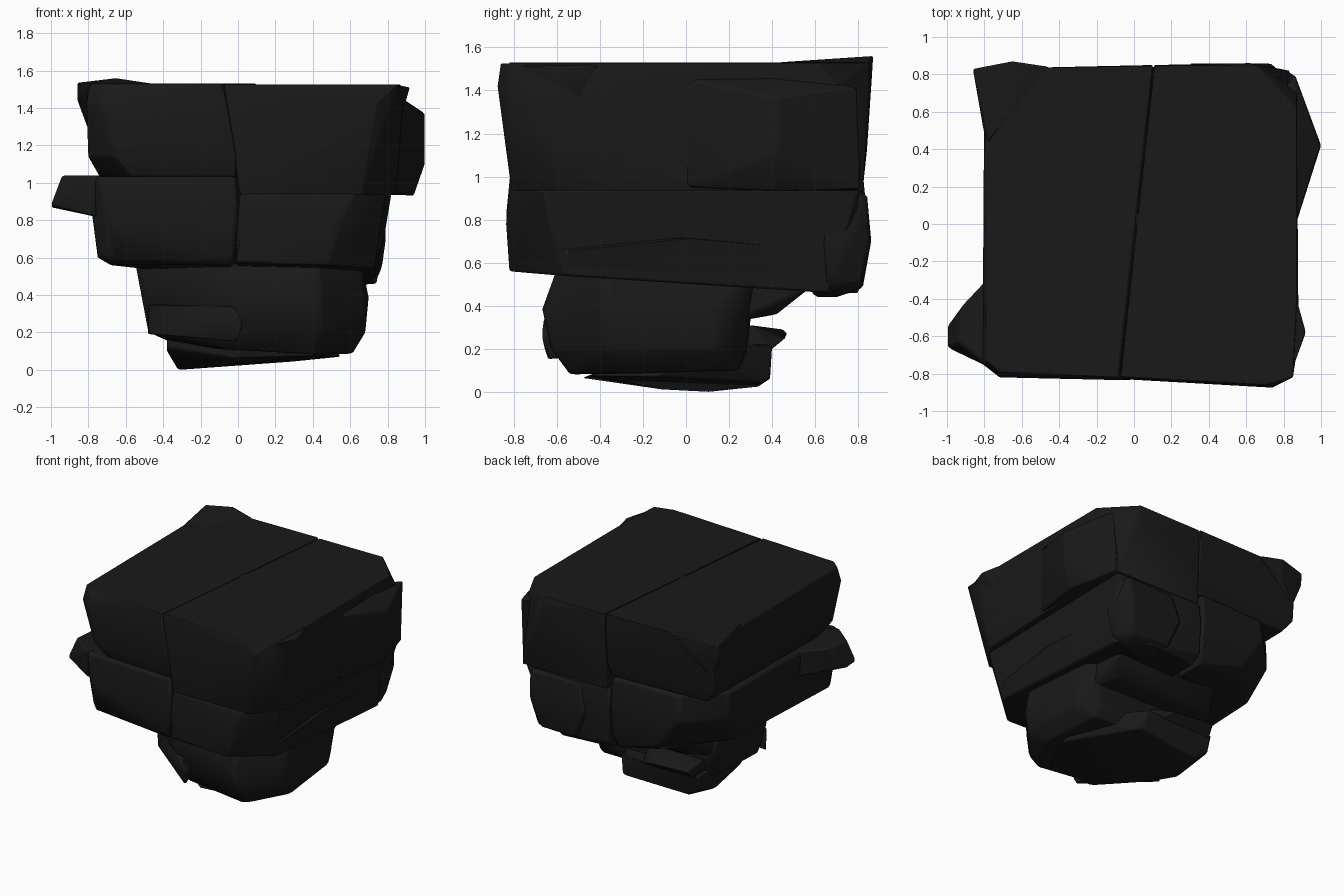
import bpy, bmesh, math

mat = bpy.data.materials.new("dark_stone")
mat.diffuse_color = (0.01, 0.01, 0.01, 1)


def rock(name, pts, bevel=0.022):
    """Angular stone: hull around a few corner points with worn edges."""
    bm = bmesh.new()
    for p in pts:
        bm.verts.new(p)
    res = bmesh.ops.convex_hull(bm, input=bm.verts)
    junk = {g for g in res["geom_interior"] + res["geom_unused"] if isinstance(g, bmesh.types.BMVert)}
    bmesh.ops.delete(bm, geom=list(junk), context='VERTS')
    bmesh.ops.dissolve_limit(bm, angle_limit=math.radians(3), verts=bm.verts, edges=bm.edges)
    bmesh.ops.recalc_face_normals(bm, faces=bm.faces)
    me = bpy.data.meshes.new(name)
    bm.to_mesh(me)
    bm.free()
    ob = bpy.data.objects.new(name, me)
    bpy.context.collection.objects.link(ob)
    me.materials.append(mat)
    mod = ob.modifiers.new("worn_edges", 'BEVEL')
    mod.width = bevel
    mod.segments = 2
    mod.limit_method = 'ANGLE'
    mod.angle_limit = math.radians(18)
    bpy.ops.object.select_all(action='DESELECT')
    ob.select_set(True)
    bpy.context.view_layer.objects.active = ob
    bpy.ops.object.shade_smooth_by_angle(angle=math.radians(35))
    return ob


def ring(z, *xy):
    return [(x, y, z) for x, y in xy]


# Top layer: two slabs split by a crack
rock("top_left_slab",
     ring(1.53, (-.79, -.73), (-.72, -.79), (-.085, -.82), (.1, .845), (-.8, .83))
     + ring(1.42, (-.81, -.75), (-.72, -.82), (-.06, -.835), (.1, .85), (-.8, .8))
     + ring(1.14, (-.8, -.66), (-.66, -.82), (-.01, -.83), (.1, .83), (-.8, .8))
     + ring(1.035, (-.74, -.58), (-.58, -.77), (-.01, -.8), (.08, .8), (-.72, .77)), .016)
rock("top_back_corner",
     [(-.86, .83, 1.535), (-.65, .87, 1.56), (-.79, .42, 1.53), (-.45, .84, 1.53),
      (-.86, .82, 1.44), (-.79, .8, 1.25), (-.65, .86, 1.4), (-.5, .6, 1.4)], .01)
rock("top_right_slab",
     ring(1.525, (-.075, -.82), (.7, -.86), (.85, -.82), (.87, -.4), (.87, .62), (.65, .85), (.11, .845))
     + ring(1.42, (-.05, -.83), (.74, -.875), (.88, -.62), (.87, .7), (.62, .86), (.11, .85))
     + ring(1.12, (0, -.83), (.7, -.83), (.86, -.62), (.87, .7), (.11, .84))
     + ring(.935, (.01, -.81), (.66, -.81), (.83, -.6), (.86, .3), (.83, .82), (.1, .82)), .016)
rock("top_front_corner",
     [(.92, -.58, 1.51), (.84, -.8, 1.52), (.87, -.4, 1.52), (.86, -.45, 1.3), (.8, -.81, 1.38), (.6, -.5, 1.4)], .01)
rock("top_side_bulge",
     [(1.0, .42, 1.37), (1.0, .42, 1.1), (.94, .42, .93), (.86, -.02, 1.46), (.86, 0, .95),
      (.86, .8, 1.42), (.83, .82, .94), (.6, .3, .95), (.85, .4, 1.47), (.6, .4, 1.4)], .014)
# Filler that stops the crack midway
rock("top_crack_filler",
     [(x + y * .1, y, z) for x in (-.04, .06) for y in (0, .06) for z in (1.2, 1.524)], .002)

# Middle layer: slabs with cut corners
rock("middle_left_slab",
     ring(1.035, (-.79, -.72), (-.74, -.79), (-.01, -.815), (.06, .82), (-.5, .8), (-.76, .55))
     + ring(.83, (-.78, -.72), (-.7, -.81), (0, -.835), (.07, .84), (-.5, .83), (-.76, .56))
     + ring(.6, (-.75, -.7), (-.68, -.77), (-.02, -.82), (.07, .82), (-.35, .79), (-.7, .42))
     + ring(.56, (-.68, -.66), (-.04, -.79), (0, .3), (-.62, .3))
     + [(-.25, .72, .52), (.05, .78, .48)])
rock("middle_left_ledge",
     [(-1, -.66, .88), (-1, -.55, .87), (-.94, -.63, 1.04), (-.92, -.44, 1.04), (-.77, -.77, 1.04),
      (-.77, -.28, 1.04), (-.77, -.75, .82), (-.77, -.28, .84), (-.4, -.5, 1.02), (-.4, -.5, .85)], .014)
rock("middle_right_slab",
     ring(.94, (.01, -.82), (.62, -.82), (.79, -.66), (.82, 0), (.82, .8), (.08, .82))
     + ring(.78, (.01, -.835), (.52, -.835), (.76, -.62), (.76, .7), (.08, .84))
     + [(-.02, -.81, .57), (.48, -.82, .56), (.73, -.58, .54), (.75, 0, .51), (.74, .66, .46),
        (.08, .82, .52), (.1, .76, .46), (.5, .8, .46)])
rock("middle_side_ridge",
     [(.5, -.8, .66), (.76, -.58, .66), (.785, 0, .72), (.76, .65, .66), (.73, -.55, .56), (.74, .65, .48), (.4, 0, .6)])
rock("back_boulder",
     ring(.92, (.32, .82), (.76, .84), (.78, .64), (.34, .64))
     + ring(.7, (.28, .86), (.74, .86), (.79, .76), (.79, .64), (.28, .64))
     + ring(.48, (.36, .82), (.7, .81), (.76, .66), (.36, .6))
     + ring(.44, (.45, .7), (.66, .68), (.5, .58)), .035)

# Lower layer: front left side is cut diagonally
rock("lower_block",
     ring(.57, (-.55, -.25), (-.5, .28), (.64, .32), (.66, -.38), (.42, -.6), (-.1, -.6))
     + ring(.38, (-.49, -.28), (-.12, -.61), (.43, -.67), (.69, -.38), (.7, .15), (.6, .3), (-.45, .3))
     + ring(.2, (-.48, -.22), (-.12, -.55), (.44, -.63), (.68, -.36), (.68, .15), (.55, .28), (-.46, .2))
     + [(.44, -.54, .08), (.61, -.25, .085), (.56, .24, .1), (-.3, .28, .12), (-.36, -.2, .16), (-.08, -.5, .11)], .03)
rock("front_chip",
     [(-.49, -.3, .35), (-.02, -.67, .34), (.03, -.67, .25), (-.49, -.29, .19), (0, -.65, .15), (-.1, -.3, .2), (-.1, -.3, .35)], .014)
rock("back_bracket",
     [(-.45, .25, .34), (.6, .25, .33), (-.3, .4, .37), (.5, .42, .36), (-.3, .55, .54), (.6, .56, .47),
      (-.5, .2, .57), (.6, .2, .56)])

# Base stone and the small shelf behind it
rock("base_stone",
     [(-.32, .1, 0), (-.22, -.1, .01), (-.26, .34, .025), (.3, .35, .045), (.55, -.15, .07), (.4, -.45, .075),
      (0, -.48, .065), (-.38, -.15, .12), (-.38, .36, .1), (-.38, -.1, .22), (-.38, .4, .22),
      (.25, .39, .06), (.2, .4, .22), (.5, .1, .2)], .012)
rock("base_back_shelf",
     [(-.34, .47, .27), (.0, .46, .25), (-.36, .4, .2), (.1, .4, .2), (-.36, .3, .31), (.1, .3, .31),
      (-.32, .45, .29), (-.36, .2, .2), (.1, .2, .2)], .008)
